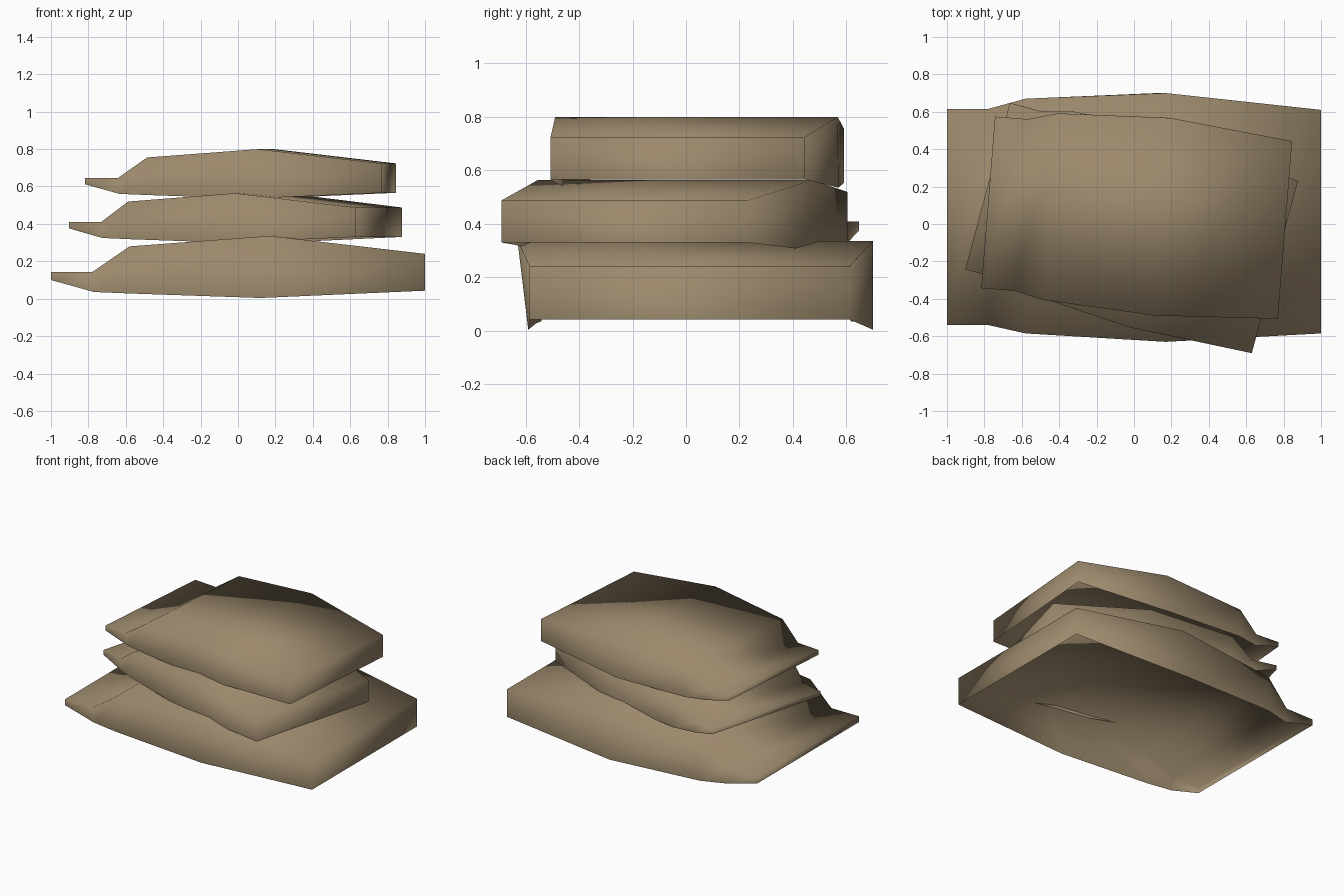
import bpy, bmesh
from math import radians

if "Cube" in bpy.data.objects:
    bpy.data.objects.remove(bpy.data.objects["Cube"])

# One sackcloth colour for every bag
cloth = bpy.data.materials.new("sackcloth_tan")
cloth.diffuse_color = (0.33, 0.25, 0.15, 1)
cloth.use_nodes = True
cloth.node_tree.nodes["Principled BSDF"].inputs["Base Color"].default_value = cloth.diffuse_color

# Cross-sections along the bag:
# top x, bottom x, front y top, front y bottom, back y, bottom z, top z
SECTIONS = [
    (-1.00, -1.00, -0.54, -0.54, 0.615, 0.10, 0.142),
    (-0.78, -0.77, -0.54, -0.54, 0.615, 0.036, 0.142),
    (-0.58, -0.58, -0.585, -0.56, 0.67, 0.028, 0.28),
    (0.17, 0.12, -0.63, -0.59, 0.70, 0.004, 0.336),
    (1.00, 1.00, -0.585, -0.585, 0.61, 0.043, 0.24),
]


def sandbag(name, loc, turn, size):
    bm = bmesh.new()
    rings = []
    for tx, bx, ft, fb, back, low, high in SECTIONS:
        pts = [(bx, fb, low), (tx, ft, high), (tx, back, high), (bx, back, low)]
        rings.append([bm.verts.new(p) for p in pts])
    # front, top and back skin; the underside is open
    for a, b in zip(rings, rings[1:]):
        for i in range(3):
            bm.faces.new((a[i], b[i], b[i + 1], a[i + 1]))
    # closed ends
    bm.faces.new(rings[0])
    bm.faces.new(rings[-1][::-1])
    bmesh.ops.recalc_face_normals(bm, faces=bm.faces)
    top = max(bm.faces, key=lambda f: f.calc_center_median().z)
    if top.normal.z < 0:
        bmesh.ops.reverse_faces(bm, faces=bm.faces)
    for f in bm.faces:
        f.smooth = True
    me = bpy.data.meshes.new(name)
    bm.to_mesh(me)
    bm.free()
    me.materials.append(cloth)
    ob = bpy.data.objects.new(name, me)
    ob.location = loc
    ob.rotation_euler.z = radians(turn)
    ob.scale = (size,) * 3
    bpy.context.collection.objects.link(ob)


# Stack of three bags, each turned a little
sandbag("bottom_bag", (0, 0, 0), 0, 1)
sandbag("middle_bag", (-0.02, -0.033, 0.296), -15, 0.798)
sandbag("top_bag", (0.012, 0.022, 0.532), -4.6, 0.797)
